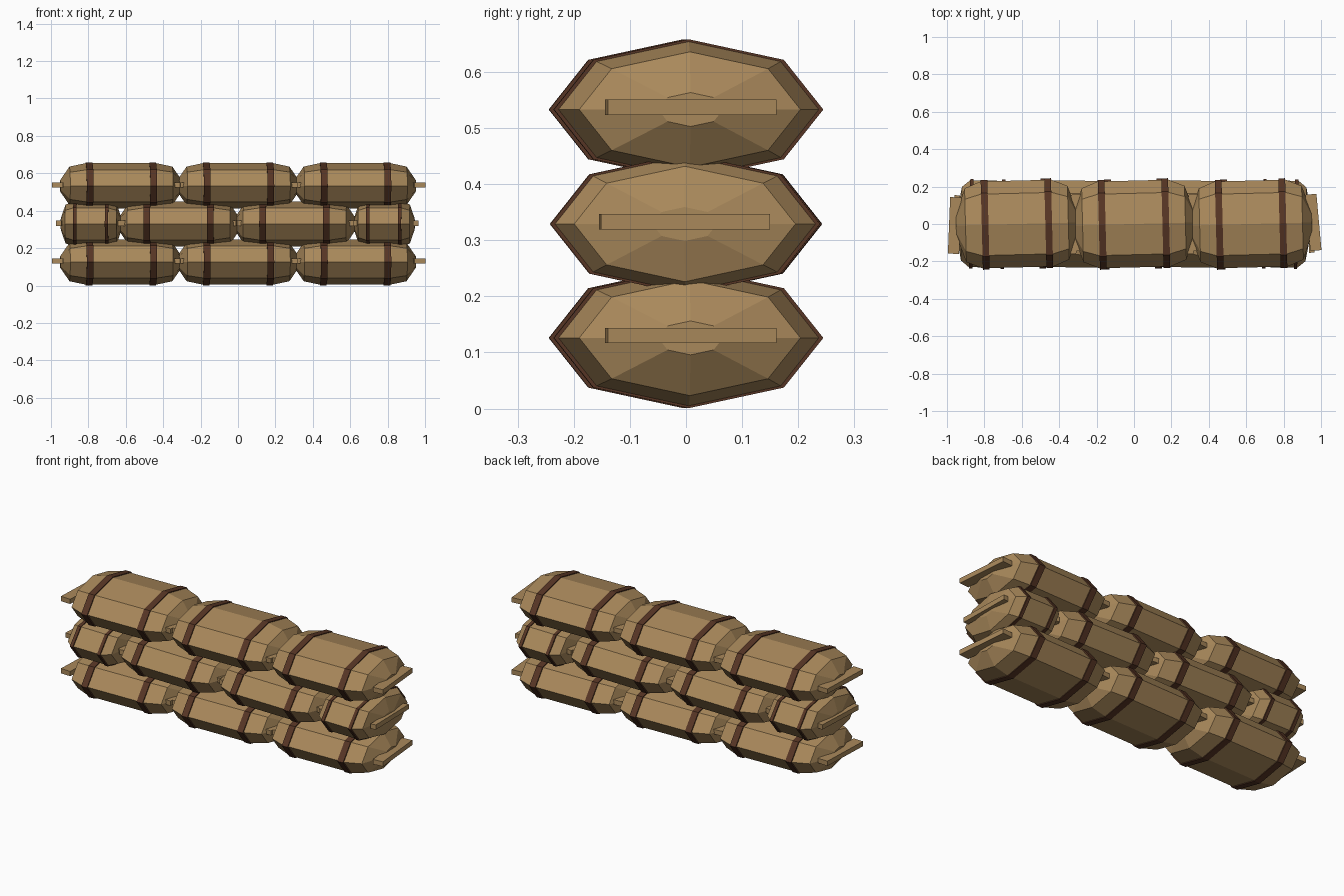
import bpy, bmesh, math
from mathutils import Matrix, Vector

cube = bpy.data.objects.get("Cube")
if cube:
    bpy.data.objects.remove(cube, do_unlink=True)

SIDES = 8
HALF_DEPTH, HALF_HEIGHT = 0.232, 0.121


def material(name, color):
    m = bpy.data.materials.new(name)
    m.use_nodes = True
    m.diffuse_color = (*color, 1)
    bsdf = next(n for n in m.node_tree.nodes if n.type == "BSDF_PRINCIPLED")
    bsdf.inputs["Base Color"].default_value = (*color, 1)
    return m


burlap = material("tan burlap", (0.40, 0.25, 0.105))
strap = material("dark brown strap", (0.095, 0.036, 0.018))


def add_object(name, bm, mat, matrix):
    bmesh.ops.recalc_face_normals(bm, faces=bm.faces)
    mesh = bpy.data.meshes.new(name)
    bm.to_mesh(mesh)
    bm.free()
    mesh.materials.append(mat)
    obj = bpy.data.objects.new(name, mesh)
    obj.matrix_world = matrix
    bpy.context.collection.objects.link(obj)


def octagon_loft(profile):
    """Loft flattened octagons along x; profile lists (x, scale)."""
    bm = bmesh.new()
    loops = []
    for x, s in profile:
        angles = [2 * math.pi * i / SIDES for i in range(SIDES)]
        loops.append([bm.verts.new((x, HALF_DEPTH * s * math.cos(a),
                                    HALF_HEIGHT * s * math.sin(a))) for a in angles])
    for a, b in zip(loops, loops[1:]):
        for i in range(SIDES):
            j = (i + 1) % SIDES
            bm.faces.new((a[i], a[j], b[j], b[i]))
    bm.faces.new(loops[0])
    bm.faces.new(loops[-1])
    return bm


def sandbag(x, z, length=1.0, turn=0.025):
    place = (Matrix.Translation((x, 0, z)) @ Matrix.Rotation(turn, 4, "Z")
             @ Matrix.Diagonal((length, 1, 1, 1)))

    # Stuffed body with tapered ends
    half = [(0.19, 1.0), (0.275, 0.85), (0.325, 0.25)]
    profile = [(-px, s) for px, s in reversed(half)] + half
    add_object("bag_body", octagon_loft(profile), burlap, place)

    for side in (-1, 1):
        # Strap around the body
        band = octagon_loft([(side * 0.17 - 0.018, 1.035), (side * 0.17 + 0.018, 1.035)])
        add_object("bag_strap", band, strap, place)

        # Flat sewn flap at the end
        bm = bmesh.new()
        bmesh.ops.create_cube(bm, size=1)
        bmesh.ops.scale(bm, vec=Vector((0.06, 0.302, 0.027)), verts=bm.verts)
        bmesh.ops.rotate(bm, cent=(0, 0, 0), verts=bm.verts,
                         matrix=Matrix.Rotation(side * 0.065, 3, "Z"))
        bmesh.ops.translate(bm, verts=bm.verts, vec=(side * 0.333, 0, 0.004))
        add_object("bag_flap", bm, burlap, place)


# Bottom and top courses of three full bags
for z in (0.126, 0.533):
    for x in (-0.626, 0, 0.626):
        sandbag(x, z)

# Staggered middle course closed by half bags
for x in (-0.315, 0.305):
    sandbag(x, 0.329, turn=-0.015)
for x in (-0.785, 0.782):
    sandbag(x, 0.329, length=0.5, turn=-0.015)
